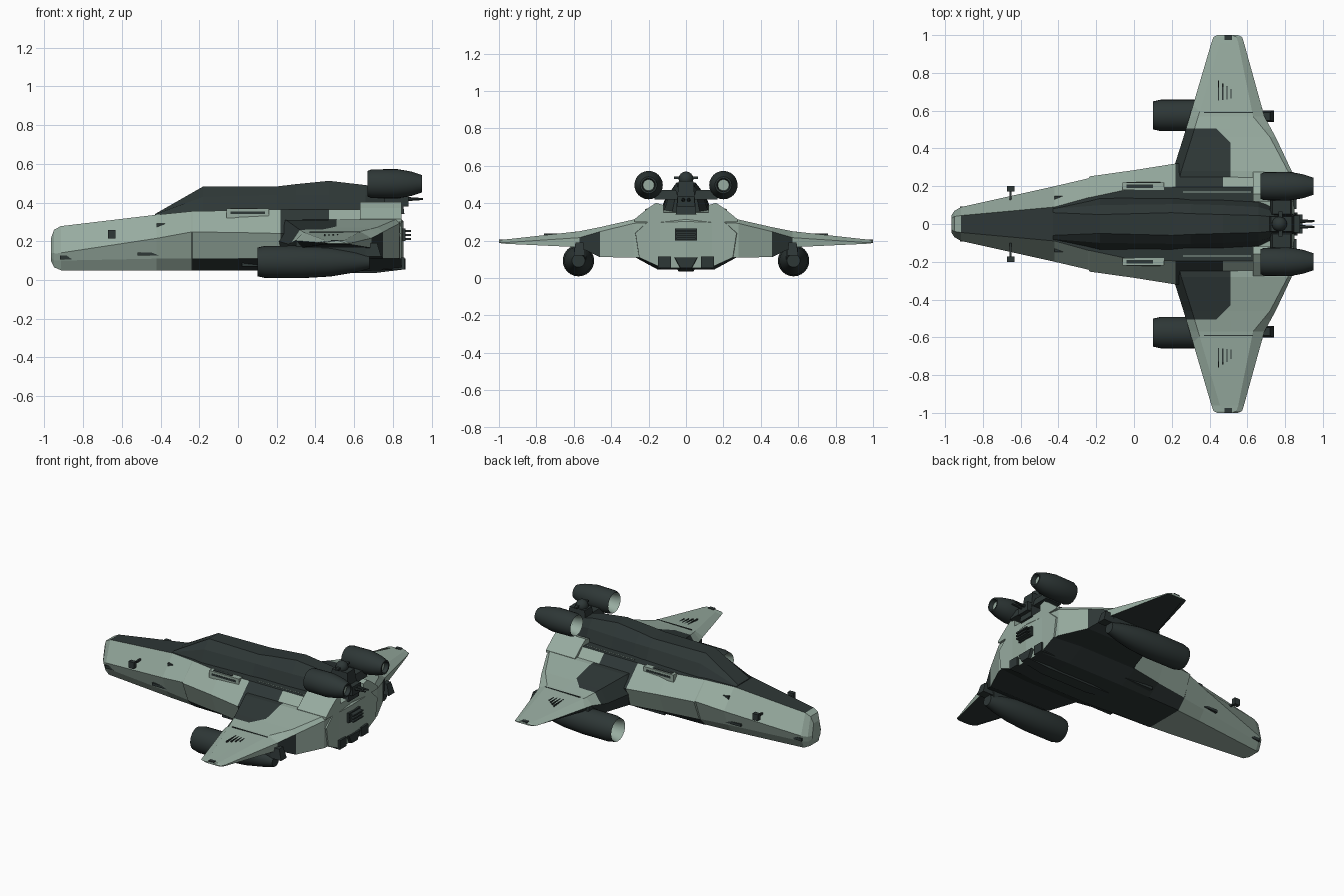
import bpy, bmesh, math
from mathutils import Vector

if "Cube" in bpy.data.objects:
    bpy.data.objects.remove(bpy.data.objects["Cube"])


def material(name, col):
    m = bpy.data.materials.new(name)
    m.diffuse_color = (*col, 1)
    m.use_nodes = True
    m.node_tree.nodes["Principled BSDF"].inputs["Base Color"].default_value = m.diffuse_color
    return m


LIGHT = material("pale grey green", (0.31, 0.41, 0.35))
DARK = material("charcoal", (0.027, 0.038, 0.037))
MATS = [LIGHT, DARK]


def finish(name, bm, rule=None, smooth=False):
    bmesh.ops.remove_doubles(bm, verts=bm.verts, dist=1e-5)
    bmesh.ops.recalc_face_normals(bm, faces=bm.faces)
    bm.normal_update()
    if rule:
        for f in bm.faces:
            f.material_index = rule(f.calc_center_median(), f.normal)
    me = bpy.data.meshes.new(name)
    bm.to_mesh(me)
    bm.free()
    for m in MATS:
        me.materials.append(m)
    ob = bpy.data.objects.new(name, me)
    bpy.context.collection.objects.link(ob)
    if smooth:
        bpy.context.view_layer.objects.active = ob
        ob.select_set(True)
        bpy.ops.object.shade_smooth_by_angle(angle=math.radians(35))
        ob.select_set(False)
    return ob


def loft(rings):
    bm = bmesh.new()
    vs = [[bm.verts.new(p) for p in r] for r in rings]
    n = len(vs[0])
    for a, b in zip(vs, vs[1:]):
        for i in range(n):
            j = (i + 1) % n
            bm.faces.new((a[i], a[j], b[j], b[i]))
    bm.faces.new(vs[0])
    bm.faces.new(vs[-1])
    return bm


def mirrored_ring(x, half):
    return [(x, y, z) for y, z in half] + [(x, -y, z) for y, z in reversed(half)]


def box(name, x, y, z, mat, taper=1.0):
    """Box from ranges; taper shrinks the top."""
    bm = bmesh.new()
    bmesh.ops.create_cube(bm, size=1)
    c = [(r[0] + r[1]) / 2 for r in (x, y, z)]
    d = [r[1] - r[0] for r in (x, y, z)]
    for v in bm.verts:
        t = taper if v.co.z > 0 else 1
        v.co = Vector((c[0] + v.co.x * d[0] * t, c[1] + v.co.y * d[1] * t, c[2] + v.co.z * d[2]))
    return finish(name, bm, lambda c, n: mat)


def lathe_x(name, prof, y, z, mats, seg=24):
    """Revolve (x, radius) points about an x axis; one colour per segment."""
    bm = bmesh.new()
    rings = [[bm.verts.new((x, y + r * math.cos(2 * math.pi * i / seg), z + r * math.sin(2 * math.pi * i / seg)))
              for i in range(seg)] for x, r in prof]
    for k in range(len(prof) - 1):
        for i in range(seg):
            j = (i + 1) % seg
            bm.faces.new((rings[k][i], rings[k][j], rings[k + 1][j], rings[k + 1][i])).material_index = mats[k]
    for k, m in ((0, mats[0]), (-1, mats[-1])):
        bm.faces.new(rings[k]).material_index = m
    return finish(name, bm, smooth=True)


# Fuselage: x, deck (y, z), chine (y, z), lower edge (y, z), keel (y, z)
hull = [
    (-0.967, .03, .215, .045, .14, .042, .12, .03, .10),
    (-0.95, .04, .26, .07, .135, .06, .10, .045, .065),
    (-0.915, .045, .278, .09, .14, .08, .10, .06, .05),
    (-0.42, .09, .337, .20, .215, .16, .11, .115, .05),
    (-0.24, .14, .355, .242, .248, .19, .11, .13, .05),
    (-0.235, .14, .355, .252, .248, .195, .11, .135, .05),
    (0.0, .19, .36, .285, .245, .23, .11, .14, .05),
    (0.22, .195, .365, .32, .24, .27, .11, .15, .045),
    (0.47, .195, .365, .32, .24, .27, .11, .15, .045),
    (0.64, .195, .365, .32, .24, .27, .11, .15, .045),
    (0.845, .15, .35, .27, .24, .25, .11, .13, .055),
]


def hull_rule(c, n):
    if n.z > 0.9 and c.z > 0.2 and -.92 < c.x < 0.64 and abs(c.y) < .02:
        return 1
    if n.z < -0.3 and c.x > -0.24 and c.z < 0.12:
        return 1
    if 0.22 < c.x < 0.47 and abs(c.y) > 0.1:
        return 1
    return 0


finish("fuselage", loft([mirrored_ring(s[0], [s[1:3], s[3:5], s[5:7], s[7:9]]) for s in hull]), hull_rule)

# Canopy and dorsal spine: x, base half, mid half, mid z, top half, top z
spine = [
    (-0.43, .085, .08, .338, .06, .34),
    (-0.18, .15, .10, .43, .05, .483),
    (0.2, .15, .105, .44, .06, .483),
    (0.30, .14, .105, .44, .055, .495),
    (0.47, .14, .10, .44, .05, .512),
    (0.66, .13, .09, .44, .045, .49),
    (0.76, .08, .06, .42, .035, .465),
]
finish("canopy_spine", loft([mirrored_ring(x, [(b, .325), (m, mz), (t, tz)]) for x, b, m, mz, t, tz in spine]),
       lambda c, n: 1)

# Wings: y, leading x, trailing x, top z, bottom z, flap width, trailing edge thickness share
wing = [
    (0.0, .14, .855, .325, .10, .02, .9),
    (0.28, .205, .835, .313, .11, .02, .9),
    (0.46, .262, .75, .272, .112, .03, .85),
    (0.57, .295, .69, .25, .165, .06, .6),
    (0.96, .41, .582, .207, .183, .03, .3),
    (0.99, .42, .572, .204, .186, .03, .3),
    (1.0, .44, .55, .202, .188, .03, .3),
]


def wing_ring(s, sec):
    y, a, b, t, u, f, k = sec
    m = u + (t - u) * .45
    return [(x, s * y, z) for x, z in ((a, m), (a + .045, t - .004), (b - f, t), (b, u + (t - u) * k), (b, u), (a + .03, u))]


def wing_rule(c, n):
    y = abs(c.y)
    if n.z < -0.3:
        return 1
    if c.x < .51 and y < .505 and (c.x - .51) + (y - .43) < 0:
        return 1
    if n.x > .5 and abs(n.z) < .4 and .45 < y < .57:
        return 1
    return 0


for s, side in ((1, "left"), (-1, "right")):
    bm = loft([wing_ring(s, w) for w in wing])
    for co, no in (((.51, 0, 0), (1, 0, 0)), ((0, s * .505, 0), (0, 1, 0)), ((.51, s * .43, 0), (1, s, 0))):
        bmesh.ops.bisect_plane(bm, geom=bm.verts[:] + bm.edges[:] + bm.faces[:], plane_co=co, plane_no=no)
    finish("wing_" + side, bm, wing_rule)

    def yr(a, b):
        return tuple(sorted((s * a, s * b)))

    # Under-wing engine with open intake
    lathe_x("wing_engine_" + side,
            [(.20, .01), (.20, .05), (.115, .068), (.10, .074), (.14, .083), (.33, .084), (.48, .075),
             (.60, .055), (.68, .035), (.68, .01)],
            s * .575, .093, [1, 0, 0, 1, 1, 1, 1, 1, 1])
    box("wing_engine_pylon_" + side, (.30, .66), yr(.535, .60), (.10, .20), 1)
    box("wing_engine_tail_" + side, (.60, .74), yr(.54, .60), (.12, .19), 1, .7)

    # Tail engine with light nozzle
    lathe_x("tail_engine_" + side,
            [(.74, .01), (.74, .05), (.685, .06), (.67, .066), (.69, .074), (.82, .076), (.87, .068),
             (.90, .062), (.95, .045), (.95, .036), (.925, .03), (.925, .005)],
            s * .2, .497, [1, 0, 0, 1, 1, 1, 1, 1, 1, 1, 0])
    # Sloped fairing below the tail engine
    fairing = [(.12, .30), (.12, .39), (.16, .402), (.205, .372), (.275, .315), (.275, .30)]
    finish("tail_engine_fairing_" + side, loft([[(x, s * y, z) for y, z in fairing] for x in (.63, .845)]))
    box("tail_engine_strut_" + side, (.72, .84), yr(.04, .17), (.42, .47), 1, .8)

    # Shoulder rail boxes
    box("shoulder_rail_" + side, (-.06, .16), yr(.18, .22), (.32, .368), 0)
    box("shoulder_rail_slot_" + side, (-.04, .10), yr(.19, .21), (.365, .371), 1)
    box("shoulder_rail_side_" + side, (-.04, .14), yr(.218, .222), (.34, .353), 1)
    box("deck_seam_" + side, (.26, .62), yr(.168, .172), (.362, .367), 0)

    # Nose sensors
    box("sensor_arm_" + side, (-.66, -.648), yr(.10, .185), (.23, .242), 1)
    box("sensor_head_" + side, (-.672, -.632), yr(.172, .2), (.215, .258), 1)

    # Wing vents and seams
    for i in range(4):
        x = .445 + i * .022
        box("wing_vent_%s_%d" % (side, i), (x, x + .006), yr(.65, .76 - .015 * i), (.22, .238), 1)
    box("aileron_seam_" + side, (.37, .63), yr(.588, .593), (.235, .2495), 1)
    box("wing_tip_light_" + side, (.48, .52), yr(.975, 1.0), (.19, .207), 1)

    # Side panel marks
    box("upper_mark_" + side, (-.42, -.36), yr(.10, .148), (.272, .292), 1)
    box("lower_mark_" + side, (-.52, -.40), yr(.14, .168), (.125, .142), 1)
    box("nose_mark_" + side, (-.92, -.86), yr(.06, .092), (.105, .125), 1)
    # Belly blisters
    box("belly_blister_" + side, (.25, .86), yr(.08, .15), (.055, .115), 1)
    box("belly_fin_" + side, (.02, .24), yr(.14, .2), (.07, .12), 1)

# Belly keel
finish("belly_keel", loft([mirrored_ring(x, [(w, .11), (w * .5, z)]) for x, w, z in
                           ((.15, .05, .05), (.35, .08, .035), (.7, .08, .035), (.865, .06, .055))]), lambda c, n: 1)

# Tail grille
box("tail_grille", (.84, .865), (-.06, .06), (.20, .265), 1)
for i in range(3):
    box("grille_bar_%d" % i, (.86, .893), (-.05, .05), (.207 + i * .02, .217 + i * .02), 1)

# Tail turret
box("turret_mount", (.70, .86), (-.055, .055), (.34, .52), 1, .7)
bm = bmesh.new()
bmesh.ops.create_uvsphere(bm, u_segments=16, v_segments=8, radius=.04)
bmesh.ops.translate(bm, verts=bm.verts, vec=(.77, 0, .53))
finish("turret_ball", bm, lambda c, n: 1, True)
box("turret_bar", (.765, .785), (-.065, .065), (.53, .542), 1)
for y, name in ((-.015, "right"), (.015, "left")):
    lathe_x("tail_gun_" + name, [(.82, .012), (.90, .009), (.955, .005)], y, .418, [1, 1], 8)
box("tail_gun_base", (.80, .88), (-.045, .045), (.38, .44), 1)
